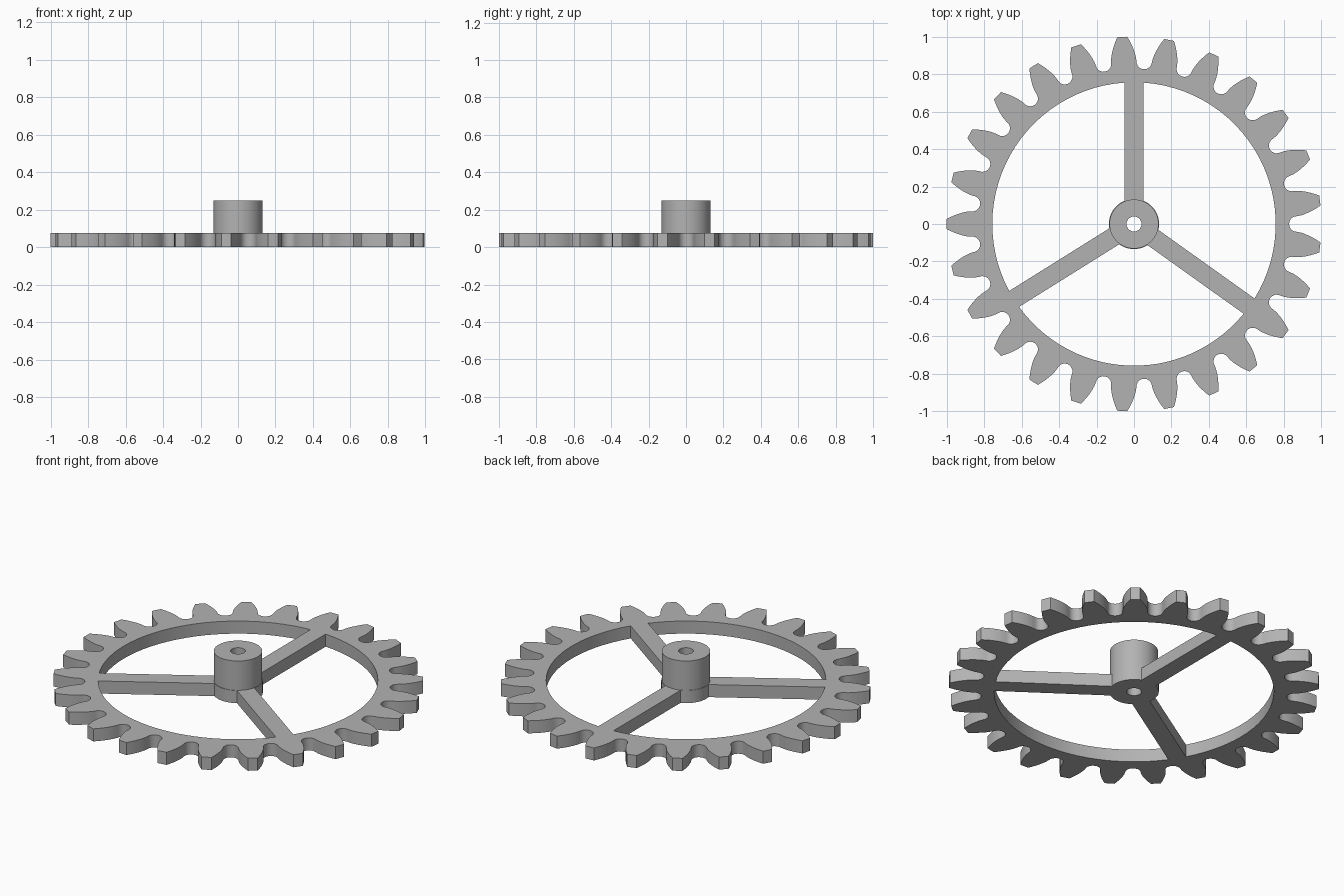
import bpy
import bmesh
from math import acos, asin, cos, sin, tan, pi, radians, sqrt

cube = bpy.data.objects.get("Cube")
if cube:
    bpy.data.objects.remove(cube)

TEETH = 25
TIP_R = 1.0
PITCH_R = TIP_R * TEETH / (TEETH + 2)
PRESSURE = radians(20)
BASE_R = PITCH_R * cos(PRESSURE)
RIM_R, HUB_R, BORE_R = 0.756, 0.134, 0.04
PLATE_H, HUB_H = 0.075, 0.25
SPOKE_HALF = 0.05
SPOKES = [radians(a) for a in (90, 212, 324.5)]

steel = bpy.data.materials.new("grey_metal")
steel.use_nodes = True
grey = (0.45, 0.45, 0.45, 1)
steel.diffuse_color = grey
steel.node_tree.nodes["Principled BSDF"].inputs["Base Color"].default_value = grey


def polar(r, a):
    return (r * cos(a), r * sin(a))


def arc(r, a0, a1, n):
    return [polar(r, a0 + (a1 - a0) * i / n) for i in range(n + 1)]


def circle(r, n=64):
    return arc(r, 0, 2 * pi, n)[:-1]


def plate(name, loops, z0, z1):
    """Solid plate from an outline and its holes."""
    curve = bpy.data.curves.new(name + "_profile", "CURVE")
    curve.dimensions = "2D"
    curve.fill_mode = "BOTH"
    curve.extrude = (z1 - z0) / 2
    for loop in loops:
        spline = curve.splines.new("POLY")
        spline.points.add(len(loop) - 1)
        for point, (x, y) in zip(spline.points, loop):
            point.co = (x, y, 0, 1)
        spline.use_cyclic_u = True
    temp = bpy.data.objects.new(name + "_profile", curve)
    bpy.context.collection.objects.link(temp)
    graph = bpy.context.evaluated_depsgraph_get()
    mesh = bpy.data.meshes.new_from_object(temp.evaluated_get(graph))
    bpy.data.objects.remove(temp)

    # Weld the caps to the walls and stand the plate at its height
    bm = bmesh.new()
    bm.from_mesh(mesh)
    bmesh.ops.remove_doubles(bm, verts=bm.verts, dist=1e-5)
    bmesh.ops.recalc_face_normals(bm, faces=bm.faces)
    bmesh.ops.translate(bm, verts=bm.verts, vec=(0, 0, (z0 + z1) / 2))
    bm.to_mesh(mesh)
    bm.free()
    mesh.name = name
    mesh.materials.clear()
    mesh.materials.append(steel)
    obj = bpy.data.objects.new(name, mesh)
    bpy.context.collection.objects.link(obj)
    bpy.ops.object.select_all(action="DESELECT")
    obj.select_set(True)
    bpy.context.view_layer.objects.active = obj
    bpy.ops.object.shade_smooth_by_angle(angle=radians(25))
    return obj


def involute(a):
    return tan(a) - a


def half_angle(r):
    """Half the angular width of a tooth at radius r."""
    return pi / (2 * TEETH) + involute(PRESSURE) - involute(acos(min(1, BASE_R / r)))


def tooth(mid):
    """One tooth with involute flanks, then the round gap after it."""
    radii = [BASE_R + (TIP_R - BASE_R) * i / 6 for i in range(7)]
    pts = [polar(r, mid - half_angle(r)) for r in radii]
    pts += [polar(r, mid + half_angle(r)) for r in reversed(radii)]
    gap = mid + pi / TEETH
    gap_half = pi / TEETH - half_angle(BASE_R)
    centre, radius = BASE_R * cos(gap_half), BASE_R * sin(gap_half)
    for i in range(1, 10):
        t = pi * i / 10
        r, side = centre - radius * sin(t), -radius * cos(t)
        pts.append((r * cos(gap) - side * sin(gap), r * sin(gap) + side * cos(gap)))
    return pts


# Toothed rim, spokes and lower hub in one plate
outline = [p for k in range(TEETH) for p in tooth(pi + k * 2 * pi / TEETH)]
windows = []
for a, b in zip(SPOKES, SPOKES[1:] + [SPOKES[0] + 2 * pi]):
    outer, inner = asin(SPOKE_HALF / RIM_R), asin(SPOKE_HALF / HUB_R)
    windows.append(arc(RIM_R, a + outer, b - outer, 28)
                   + arc(HUB_R, b - inner, a + inner, 12))
plate("gear_wheel", [outline, circle(BORE_R)] + windows, 0, PLATE_H)

# Raised hub sleeve
plate("hub_sleeve", [circle(HUB_R - 0.003), circle(BORE_R)], PLATE_H, HUB_H)
